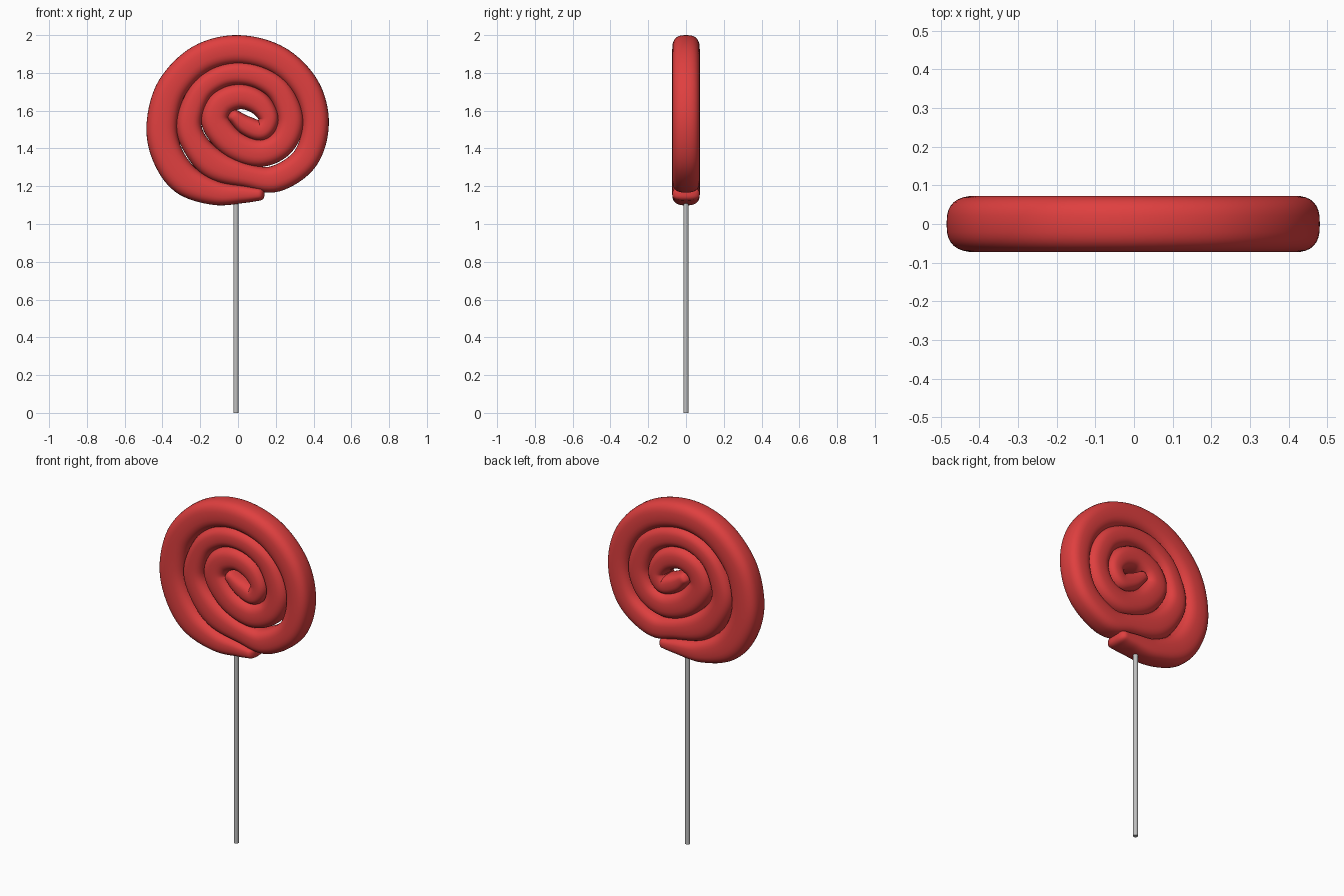
import bpy, bmesh, math
from mathutils import Vector

if "Cube" in bpy.data.objects:
    bpy.data.objects.remove(bpy.data.objects["Cube"])


def material(name, rgb):
    m = bpy.data.materials.new(name)
    m.diffuse_color = (*rgb, 1)
    m.use_nodes = True
    m.node_tree.nodes["Principled BSDF"].inputs["Base Color"].default_value = m.diffuse_color
    return m


red = material("candy red", (0.74, 0.05, 0.05))
grey = material("stick grey", (0.52, 0.52, 0.52))

# Candy rope path from the outer tail to the centre: x, z, half width
PATH = [(0.11, 1.158, .035), (0.03, 1.158, .047), (-0.12, 1.165, .065), (-0.28, 1.235, .083),
        (-0.375, 1.37, .083), (-0.402, 1.53, .082), (-0.35, 1.72, .08), (-0.2, 1.872, .078),
        (0, 1.923, .077), (0.21, 1.868, .076), (0.36, 1.72, .074), (0.41, 1.53, .071),
        (0.355, 1.345, .07), (0.2, 1.24, .07), (0.05, 1.255, .064), (-0.12, 1.312, .08),
        (-0.225, 1.42, .071), (-0.26, 1.54, .067), (-0.205, 1.69, .061), (-0.11, 1.77, .06),
        (0, 1.796, .061), (0.12, 1.772, .062), (0.225, 1.695, .066), (0.279, 1.55, .07),
        (0.23, 1.425, .07), (0.11, 1.375, .073), (-0.03, 1.425, .075), (-0.12, 1.54, .074),
        (-0.09, 1.635, .07), (0.01, 1.675, .067), (0.11, 1.64, .063), (0.163, 1.56, .054),
        (0.125, 1.495, .054), (0.045, 1.52, .052), (-0.02, 1.57, .036)]
HALF_DEPTH = 0.073
SIDES, STEPS = 32, 8


def catmull(pts, steps):
    p = [Vector(q) for q in pts]
    p = [2 * p[0] - p[1]] + p + [2 * p[-1] - p[-2]]
    out = []
    for i in range(1, len(p) - 2):
        a, b, c, d = p[i - 1:i + 3]
        for s in range(steps):
            t = s / steps
            out.append(0.5 * (2 * b + (c - a) * t + (2 * a - 5 * b + 4 * c - d) * t * t
                              + (3 * b - a - 3 * c + d) * t ** 3))
    return out + [p[-2]]


def squash(v, n=2.7):
    return math.copysign(abs(v) ** (2 / n), v)


# Sweep a rounded-square section along the path, with rounded ends
samples = catmull(PATH, STEPS)
rings = []
for i, s in enumerate(samples):
    a, b = samples[max(i - 1, 0)], samples[min(i + 1, len(samples) - 1)]
    tan = Vector((b.x - a.x, 0, b.y - a.y)).normalized()
    rings.append((Vector((s.x, 0, s.y)), tan, s.z, 1.0))


def cap(ring, sign):
    c, t, w, _ = ring
    return [(c + t * sign * 0.03 * math.sin(k), t, w, math.cos(k) ** 0.7)
            for k in (0.35, 0.7, 1.0, 1.25, 1.45)]


rings = cap(rings[0], -1)[::-1] + rings + cap(rings[-1], 1)

bm = bmesh.new()
loops = []
for c, t, w, k in rings:
    side = Vector((t.z, 0, -t.x))
    loop = []
    for j in range(SIDES):
        ang = 2 * math.pi * j / SIDES
        loop.append(bm.verts.new(c + side * (w * k * squash(math.cos(ang)))
                                 + Vector((0, HALF_DEPTH * k * squash(math.sin(ang)), 0))))
    loops.append(loop)
for la, lb in zip(loops, loops[1:]):
    for j in range(SIDES):
        n = (j + 1) % SIDES
        bm.faces.new((la[j], la[n], lb[n], lb[j]))
bm.faces.new(loops[0])
bm.faces.new(loops[-1])
bmesh.ops.recalc_face_normals(bm, faces=bm.faces)
mesh = bpy.data.meshes.new("candy_spiral")
bm.to_mesh(mesh)
bm.free()
for f in mesh.polygons:
    f.use_smooth = True
candy = bpy.data.objects.new("candy_spiral", mesh)
bpy.context.collection.objects.link(candy)
mesh.materials.append(red)

# Stick
bpy.ops.mesh.primitive_cylinder_add(vertices=24, radius=0.0135, depth=1.16, location=(-0.011, 0, 0.58))
stick = bpy.context.object
stick.name = "stick"
stick.data.materials.append(grey)
bpy.ops.object.shade_smooth_by_angle()
